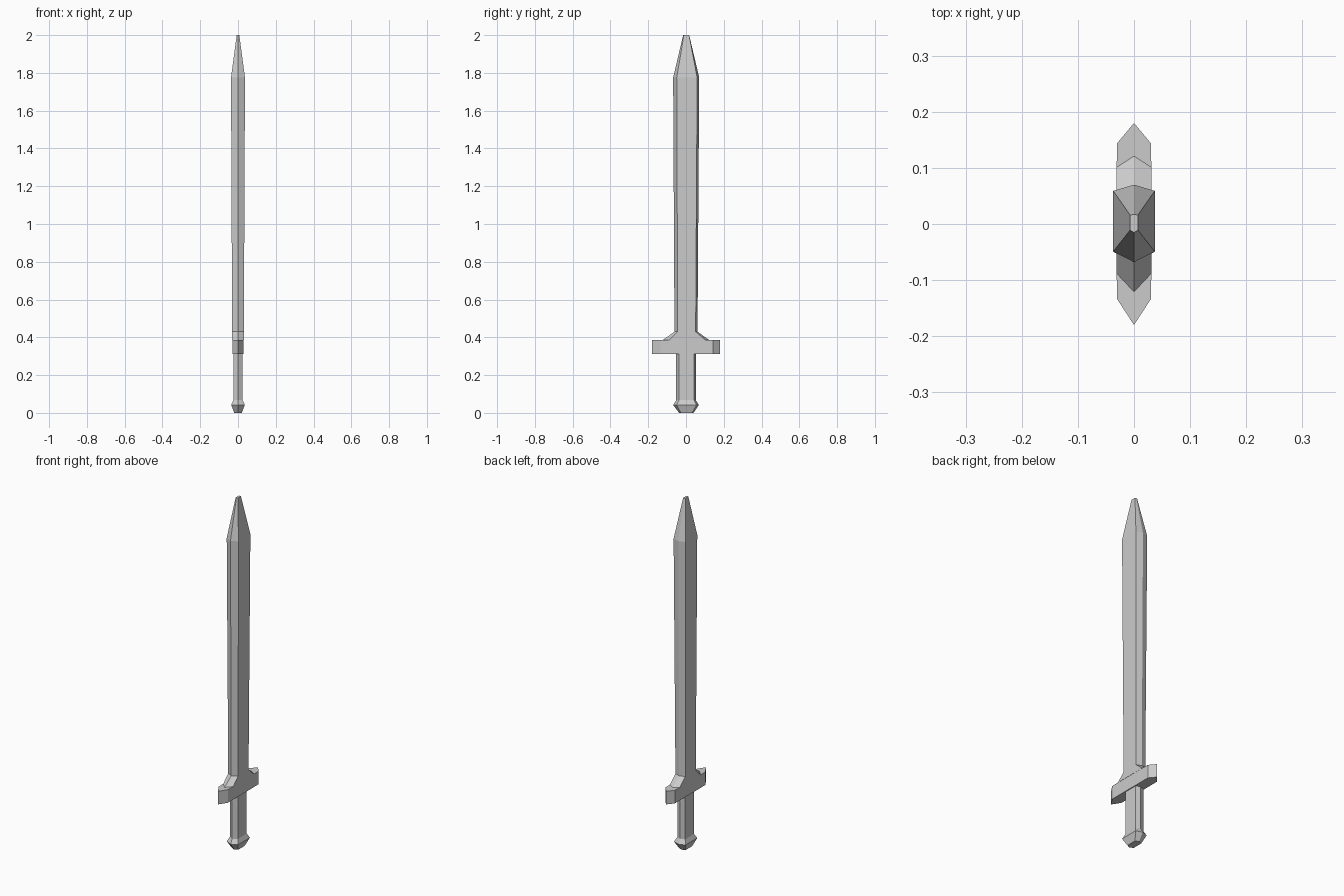
import bpy, bmesh

if "Cube" in bpy.data.objects:
    bpy.data.objects.remove(bpy.data.objects["Cube"])


def loft(name, sections, cap_bottom=False, cap_top=False):
    """Skin six-sided rings: (z, half thickness, -y shoulder, +y shoulder, -y edge, +y edge)."""
    bm = bmesh.new()
    rings = []
    for z, x, s0, s1, e0, e1 in sections:
        pts = [(0, e0), (x, s0), (x, s1), (0, e1), (-x, s1), (-x, s0)]
        rings.append([bm.verts.new((px, py, z)) for px, py in pts])
    for a, b in zip(rings, rings[1:]):
        for i in range(6):
            j = (i + 1) % 6
            bm.faces.new((a[i], a[j], b[j], b[i]))
    if cap_bottom:
        bm.faces.new(rings[0][::-1])
    if cap_top:
        bm.faces.new(rings[-1])
    mesh = bpy.data.meshes.new(name)
    bm.to_mesh(mesh)
    bm.free()
    obj = bpy.data.objects.new(name, mesh)
    bpy.context.collection.objects.link(obj)
    return obj


# Rings shared by neighbouring parts
grip_low = (0.067, 0.025, -0.037, 0.043, -0.052, 0.052)
grip_top = (0.312, 0.025, -0.037, 0.043, -0.052, 0.052)
blade_base = (0.43, 0.031, -0.044, 0.051, -0.061, 0.061)

# Pommel: flared knob with a flat bottom
loft("pommel", [(0.0, 0.02, -0.027, 0.032, -0.037, 0.04),
                (0.042, 0.036, -0.05, 0.056, -0.068, 0.068),
                grip_low], cap_bottom=True)

# Grip
loft("grip", [grip_low, grip_top])

# Crossguard with sloped collar up to the blade
loft("crossguard", [grip_top,
                    (0.312, 0.03, -0.134, 0.144, -0.18, 0.18),
                    (0.387, 0.03, -0.134, 0.144, -0.18, 0.18),
                    (0.387, 0.031, -0.088, 0.101, -0.121, 0.121),
                    blade_base])

# Blade with tapered tip
loft("blade", [blade_base,
               (1.775, 0.037, -0.049, 0.059, -0.068, 0.07),
               (2.0, 0.007, -0.011, 0.016, -0.015, 0.017)], cap_top=True)
